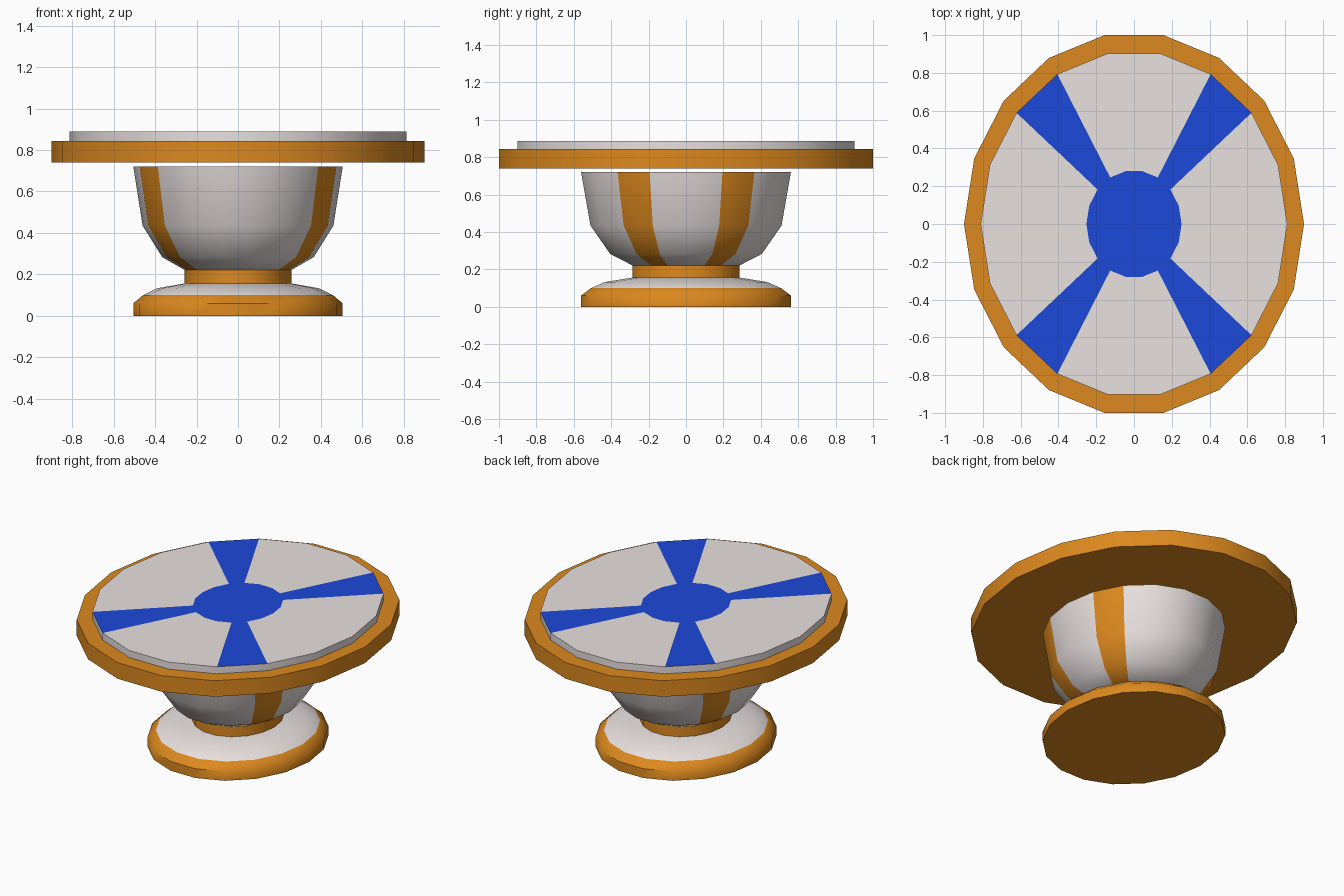
import bpy, bmesh, math

if "Cube" in bpy.data.objects:
    bpy.data.objects.remove(bpy.data.objects["Cube"])

SIDES = 18
RATIO = 1.128  # oval stretch along y


def material(name, rgb):
    m = bpy.data.materials.new(name)
    m.diffuse_color = (*rgb, 1)
    m.use_nodes = True
    m.node_tree.nodes["Principled BSDF"].inputs["Base Color"].default_value = m.diffuse_color
    return m


WHITE = material("white", (0.81, 0.75, 0.74))
ORANGE = material("orange", (0.72, 0.25, 0.013))
BLUE = material("blue", (0.012, 0.065, 0.70))


def quadrant_sides(first):
    """Four matching side numbers, mirrored into each quadrant."""
    return {first, 8 - first, 9 + first, 17 - first}


def lathe(name, profile, mats, pick=None, angle=30):
    """Oval lathe of (x radius, z) points; pick(band, side) gives the material slot."""
    bm = bmesh.new()
    rings = []
    for r, z in profile:
        rings.append([bm.verts.new((r * math.cos(2 * math.pi * i / SIDES),
                                    r * RATIO * math.sin(2 * math.pi * i / SIDES), z))
                      for i in range(SIDES)])
    for b, (lo, hi) in enumerate(zip(rings, rings[1:])):
        for i in range(SIDES):
            j = (i + 1) % SIDES
            f = bm.faces.new((lo[i], lo[j], hi[j], hi[i]))
            f.material_index = pick(b, i) if pick else 0
    bm.faces.new(rings[0][::-1]).material_index = pick(-1, 0) if pick else 0
    bm.faces.new(rings[-1]).material_index = pick(len(profile) - 1, 0) if pick else 0
    mesh = bpy.data.meshes.new(name)
    bm.to_mesh(mesh)
    bm.free()
    for m in mats:
        mesh.materials.append(m)
    ob = bpy.data.objects.new(name, mesh)
    bpy.context.collection.objects.link(ob)
    bpy.ops.object.select_all(action='DESELECT')
    ob.select_set(True)
    bpy.context.view_layer.objects.active = ob
    bpy.ops.object.shade_smooth_by_angle(angle=math.radians(angle))
    return ob


# Foot: orange edge with a white sloping top
lathe("foot", [(0.505, 0), (0.505, 0.06), (0.458, 0.10), (0.39, 0.133), (0.255, 0.157)],
      [ORANGE, WHITE], lambda b, i: int(b >= 2), 52)

# Neck
lathe("neck", [(0.257, 0.155), (0.257, 0.222)], [ORANGE])

# Bowl with four orange stripes
stripes = quadrant_sides(1)
lathe("bowl", [(0.255, 0.22), (0.365, 0.283), (0.46, 0.435), (0.505, 0.72)],
      [WHITE, ORANGE], lambda b, i: int(0 <= b < 3 and i in stripes), 52)

# Rim floating just above the bowl
lathe("table_rim", [(0.9, 0.74), (0.9, 0.843)], [ORANGE])

# Top panel with blue centre and four spokes
spokes = quadrant_sides(2)
lathe("top_panel", [(0.812, 0.84), (0.812, 0.888), (0.252, 0.888)],
      [WHITE, BLUE], lambda b, i: int(b == 2 or (b == 1 and i in spokes)))
